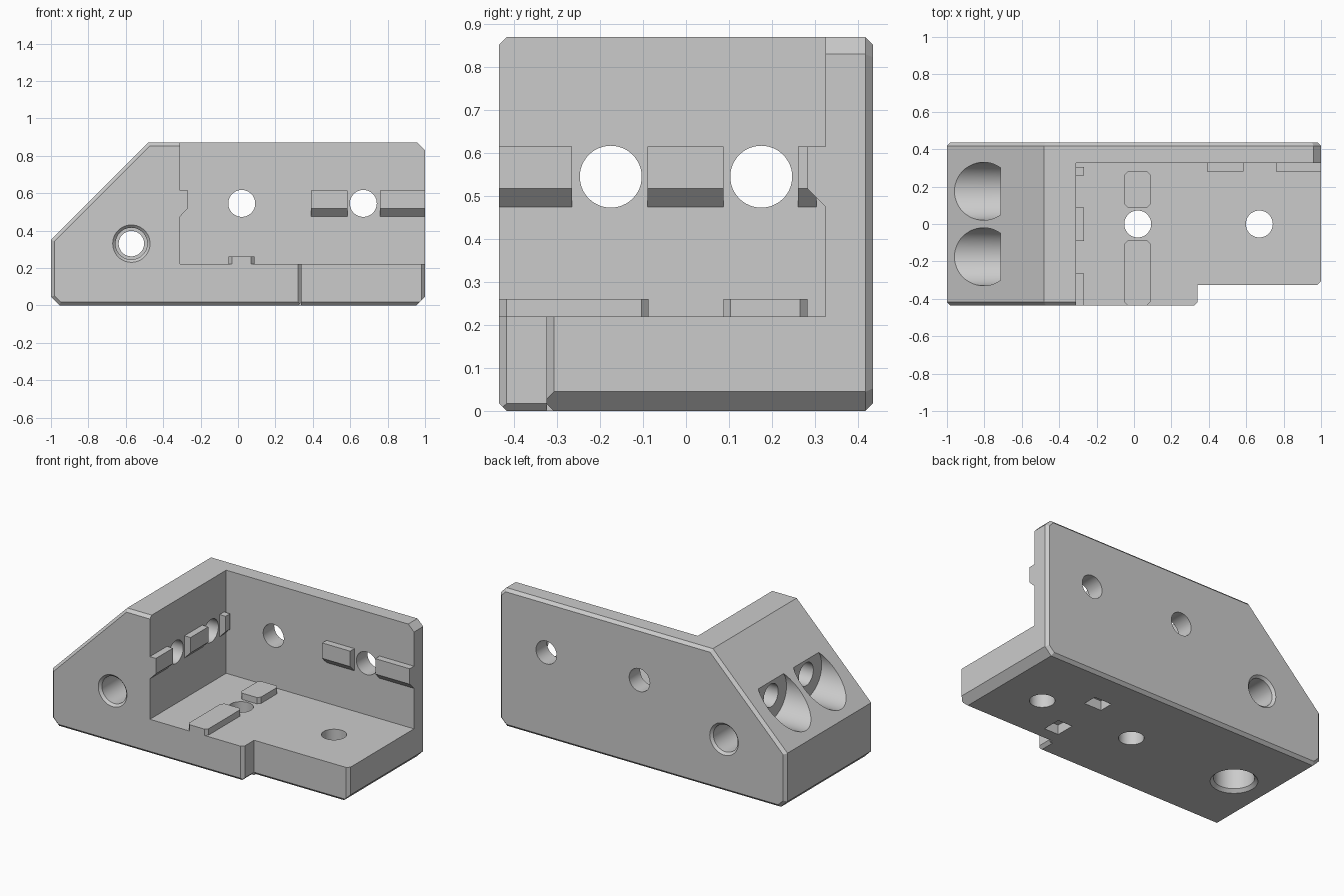
import bpy, bmesh, math

cube = bpy.data.objects.get("Cube")
if cube:
    bpy.data.objects.remove(cube, do_unlink=True)

grey = bpy.data.materials.new("light grey")
grey.use_nodes = True
grey.diffuse_color = (0.6, 0.6, 0.6, 1)
grey.node_tree.nodes["Principled BSDF"].inputs["Base Color"].default_value = (0.6, 0.6, 0.6, 1)

PLACE = {"X": lambda u, v, t: (t, u, v),
         "Y": lambda u, v, t: (u, t, v),
         "Z": lambda u, v, t: (u, v, t)}


def prism(name, axis, points, a, b, end_points=None, end_bevel=0):
    """Extrude a flat outline along an axis from a to b."""
    bm = bmesh.new()
    put = PLACE[axis]
    start = [bm.verts.new(put(u, v, a)) for u, v in points]
    end = [bm.verts.new(put(u, v, b)) for u, v in end_points or points]
    caps = [bm.faces.new(start), bm.faces.new(end)]
    n = len(start)
    for i in range(n):
        j = (i + 1) % n
        bm.faces.new((start[i], start[j], end[j], end[i]))
    if end_bevel:
        edges = list({e for f in caps for e in f.edges})
        bmesh.ops.bevel(bm, geom=edges, offset=end_bevel, segments=1,
                        affect="EDGES", profile=0.5)
    bmesh.ops.recalc_face_normals(bm, faces=bm.faces)
    mesh = bpy.data.meshes.new(name)
    bm.to_mesh(mesh)
    bm.free()
    mesh.materials.append(grey)
    obj = bpy.data.objects.new(name, mesh)
    bpy.context.collection.objects.link(obj)
    return obj


def box(name, axis, u0, u1, v0, v1, a, b):
    return prism(name, axis, [(u0, v0), (u1, v0), (u1, v1), (u0, v1)], a, b)


def ring(u, v, r, n=48):
    return [(u + r * math.cos(math.tau * i / n), v + r * math.sin(math.tau * i / n))
            for i in range(n)]


def hole(axis, u, v, r, a, b, r_end=None):
    cut(prism("hole_cutter", axis, ring(u, v, r), a, b, ring(u, v, r_end or r)))


def cut(cutter):
    """Subtract a cutter from the body and discard it."""
    cutter.hide_render = True
    bpy.context.view_layer.objects.active = body
    mod = body.modifiers.new("cut", "BOOLEAN")
    mod.operation, mod.solver, mod.object = "DIFFERENCE", "EXACT", cutter
    bpy.ops.object.modifier_apply(modifier=mod.name)
    bpy.data.objects.remove(cutter, do_unlink=True)


W, C = 0.435, 0.018
WALL_X, WALL_Y, FLOOR, STEP_X, STEP_Y = -0.31, 0.325, 0.22, 0.34, -0.325
HOLE_Z, R = 0.545, 0.072

# Body: side profile with chamfered front and back rims
profile = [(-0.955, 0), (0.955, 0), (1, 0.045), (1, 0.83), (0.96, 0.87),
           (-0.48, 0.87), (-1, 0.35), (-1, 0.045)]
body = prism("bracket_body", "Y", profile, -W, W, end_bevel=C)

# Open pocket above the floor
cut(box("pocket_cutter", "Z", WALL_X, 1.2, -0.6, WALL_Y, FLOOR, 1.2))

# Stepped front corner of the floor, with chamfers
cut(prism("step_cutter", "Z",
          [(STEP_X - C - 0.1, -W - 0.1), (STEP_X, -W + C), (STEP_X, STEP_Y),
           (1 - C, STEP_Y), (1.1, STEP_Y + C + 0.1), (1.1, -W - 0.1)], -0.1, 0.5))
cut(prism("step_edge_cutter", "X", [(STEP_Y - 0.01, -0.01), (STEP_Y + C + 0.01, -0.01),
                                    (STEP_Y - 0.01, C + 0.01)], STEP_X, 1.1))
cut(prism("step_side_cutter", "Y", [(STEP_X - C - 0.01, -0.01), (STEP_X + 0.01, -0.01),
                                    (STEP_X + 0.01, C + 0.01)], -0.6, STEP_Y))

# Screw holes through the floor and the back wall
for x in (0.02, 0.67):
    hole("Z", x, 0, R, -0.1, 0.4)
    hole("Y", x, HOLE_Z, R, 0.2, 0.6)

# Screw holes through the end block, counterbored from the slope
for y in (-0.175, 0.175):
    hole("X", y, HOLE_Z, 0.155, -1.1, -0.715)
    hole("X", y, HOLE_Z, R, -0.8, -0.2)

# Long cross hole with a wider, chamfered mouth at each side
hole("Y", -0.57, 0.33, 0.068, -0.6, 0.6)
for s in (-1, 1):
    hole("Y", -0.57, 0.33, 0.085, s * 0.6, s * 0.2)
    hole("Y", -0.57, 0.33, 0.11, s * (W + 0.01), s * (W - 0.015), 0.085)

# Large blind hole underneath, with chamfered mouth
hole("Z", -0.73, 0, 0.115, -0.1, 0.2)
hole("Z", -0.73, 0, 0.144, -0.01, 0.019, 0.115)

# Small square pockets underneath
cut(box("slot_cutter", "Z", 0.35, 0.47, 0.13, 0.22, -0.1, 0.06))
cut(box("slot_cutter", "Z", 0.36, 0.46, -0.23, -0.11, -0.1, 0.06))


# Locating ribs on the walls: flat top, sloping underside
def rib_profile(wall, out):
    return [(wall - out, 0.475), (wall, 0.475), (wall + out, 0.518),
            (wall + out, 0.615), (wall - out, 0.615)]


for i, (a, b) in enumerate([(-W, -0.265), (-0.09, 0.087), (0.26, 0.304)]):
    prism(f"end_wall_rib_{i + 1}", "Y", rib_profile(WALL_X, 0.042), a, b)
for i, (a, b) in enumerate([(0.39, 0.585), (0.76, 1)]):
    prism(f"back_wall_rib_{i + 1}", "X", rib_profile(WALL_Y, -0.043), a, b)

# Locating pads on the floor, corners cut off
for i, (y0, y1) in enumerate([(-W, -0.087), (0.087, 0.282)]):
    x0, x1, k = -0.05, 0.087, 0.017
    prism(f"floor_pad_{i + 1}", "Z",
          [(x0 + k, y0), (x1 - k, y0), (x1, y0 + k), (x1, y1 - k),
           (x1 - k, y1), (x0 + k, y1), (x0, y1 - k), (x0, y0 + k)], FLOOR - 0.02, 0.26)

# Smooth the bores while keeping edges crisp
bpy.ops.object.select_all(action="DESELECT")
body.select_set(True)
bpy.context.view_layer.objects.active = body
bpy.ops.object.shade_smooth_by_angle(angle=math.radians(20))
